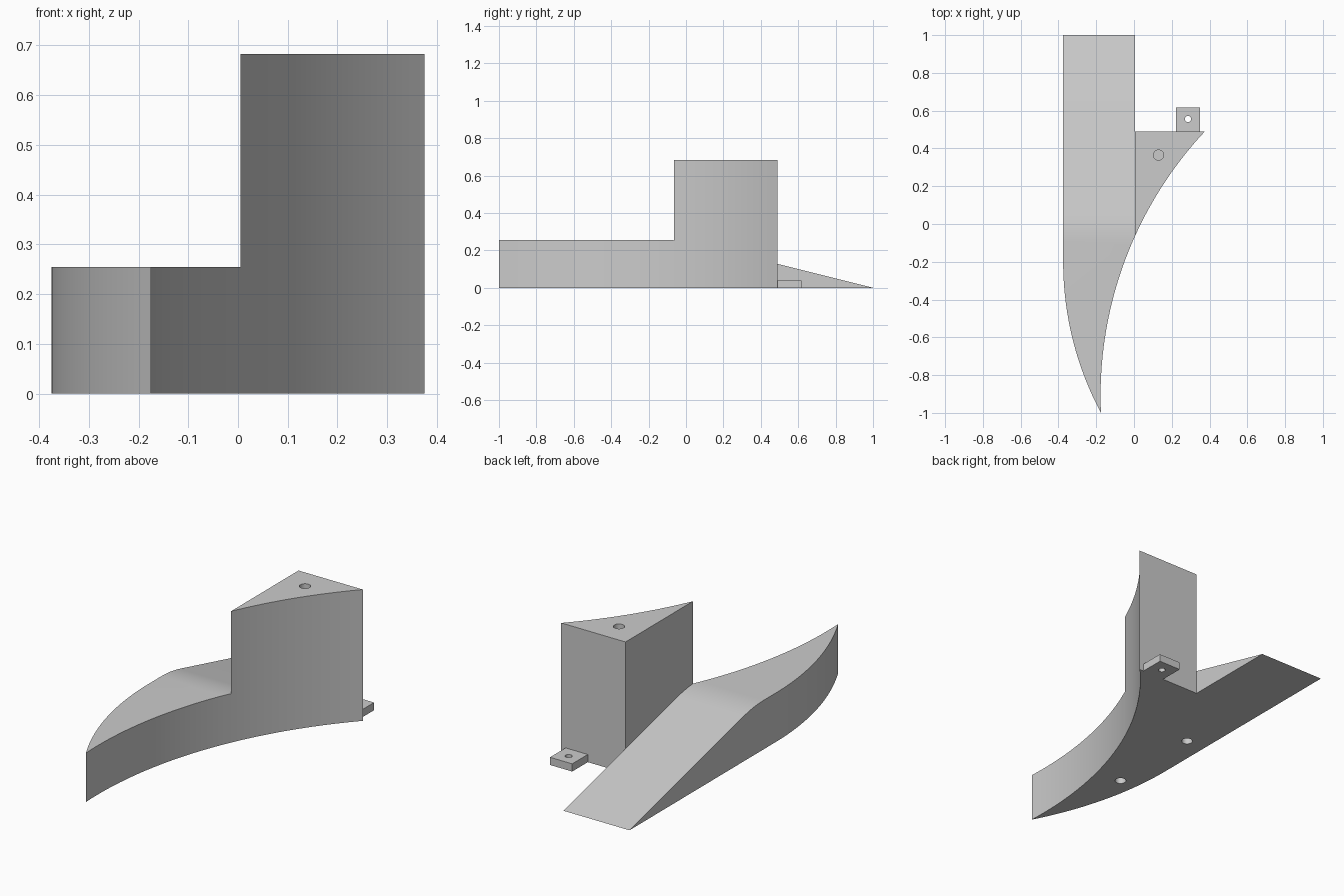
import bpy, bmesh, math

if "Cube" in bpy.data.objects:
    bpy.data.objects.remove(bpy.data.objects["Cube"], do_unlink=True)

mat = bpy.data.materials.new("plain_grey")
mat.use_nodes = True
GREY = (0.6, 0.6, 0.6, 1)
mat.diffuse_color = GREY
mat.node_tree.nodes["Principled BSDF"].inputs["Base Color"].default_value = GREY


def arc(cx, cy, r, side, y0, y1, n):
    """Points on a vertical-ish arc left of its centre (side=-1), from y0 to y1."""
    ys = [y0 + (y1 - y0) * i / n for i in range(n + 1)]
    return [(cx + side * math.sqrt(r * r - (y - cy) ** 2), y) for y in ys]


def prism(name, outline, height, cuts=(), top=None):
    """Extrude a plan outline; optionally split it along y and shape its top."""
    bm = bmesh.new()
    face = bm.faces.new([bm.verts.new((x, y, 0)) for x, y in outline])
    up = bmesh.ops.extrude_face_region(bm, geom=[face], use_keep_orig=True)
    for v in up["geom"]:
        if isinstance(v, bmesh.types.BMVert):
            v.co.z = height
    for y in cuts:
        bmesh.ops.bisect_plane(bm, geom=bm.verts[:] + bm.edges[:] + bm.faces[:],
                               plane_co=(0, y, 0), plane_no=(0, 1, 0))
    if top:
        for v in bm.verts:
            if v.co.z > height / 2:
                v.co.z = top(v.co.y)
        bmesh.ops.remove_doubles(bm, verts=bm.verts[:], dist=0.0001)
    bmesh.ops.recalc_face_normals(bm, faces=bm.faces[:])
    mesh = bpy.data.meshes.new(name)
    bm.to_mesh(mesh)
    bm.free()
    mesh.materials.append(mat)
    obj = bpy.data.objects.new(name, mesh)
    bpy.context.collection.objects.link(obj)
    return obj


def activate(obj):
    bpy.ops.object.select_all(action='DESELECT')
    obj.select_set(True)
    bpy.context.view_layer.objects.active = obj


def drill(obj, x, y, r, z0, z1):
    """Cut a round vertical hole between two heights."""
    bpy.ops.mesh.primitive_cylinder_add(vertices=32, radius=r, depth=z1 - z0,
                                        location=(x, y, (z0 + z1) / 2))
    cutter = bpy.context.object
    cutter.hide_render = True
    cutter.data.materials.append(mat)
    activate(obj)
    mod = obj.modifiers.new("hole", 'BOOLEAN')
    mod.operation = 'DIFFERENCE'
    mod.solver = 'EXACT'
    mod.object = cutter
    bpy.ops.object.modifier_apply(modifier=mod.name)
    bpy.data.objects.remove(cutter, do_unlink=True)


# Key dimensions
RIGHT, INNER, LEFT = -0.375, 0.005, 0.375
TIP, SPLIT, WALL, BACK = -1.0, -0.065, 0.49, 1.0
BASE_H, TOWER_H, TAB_H = 0.255, 0.683, 0.04
BEND, SOFT = -0.02, 0.08
SLOPE = BASE_H / (BACK - BEND)


def ramp(y):
    """Height of the deck: level, a soft bend, then a straight ramp."""
    if y <= BEND - SOFT:
        return BASE_H
    if y >= BEND + SOFT:
        return SLOPE * (BACK - y)
    return BASE_H - SLOPE * (y - BEND + SOFT) ** 2 / (4 * SOFT)


# Curved blade with ramp behind it
convex = arc(RIGHT + 1.7, -0.2, 1.7, -1, -0.2, TIP, 24)
concave = arc(1.872, -0.909, 2.049, -1, TIP, SPLIT, 24)
concave[-1] = (INNER, SPLIT)
outline = [(INNER, BACK), (RIGHT, BACK)] + convex + concave[1:]
bends = [BEND - SOFT + SOFT * i / 4 for i in range(9)]
base = prism("ramp_base", outline, BASE_H, bends, ramp)
for y in (0.095, -0.42):
    drill(base, -0.265, y, 0.027, -0.05, 0.12)

# Tall wedge tower
front = arc(1.872, -0.909, 2.049, -1, SPLIT, WALL, 18)
front[0], front[-1] = (INNER, SPLIT), (LEFT, WALL)
tower = prism("tower", front + [(INNER, WALL)], TOWER_H)
drill(tower, 0.13, 0.365, 0.027, TOWER_H - 0.15, TOWER_H + 0.05)

# Mounting tab with a through hole
tab = prism("mounting_tab", [(0.222, WALL), (0.35, WALL), (0.35, 0.618), (0.222, 0.618)], TAB_H)
drill(tab, 0.286, 0.556, 0.017, -0.05, TAB_H + 0.05)

for obj in (base, tower, tab):
    activate(obj)
    bpy.ops.object.shade_smooth_by_angle(angle=math.radians(20))
